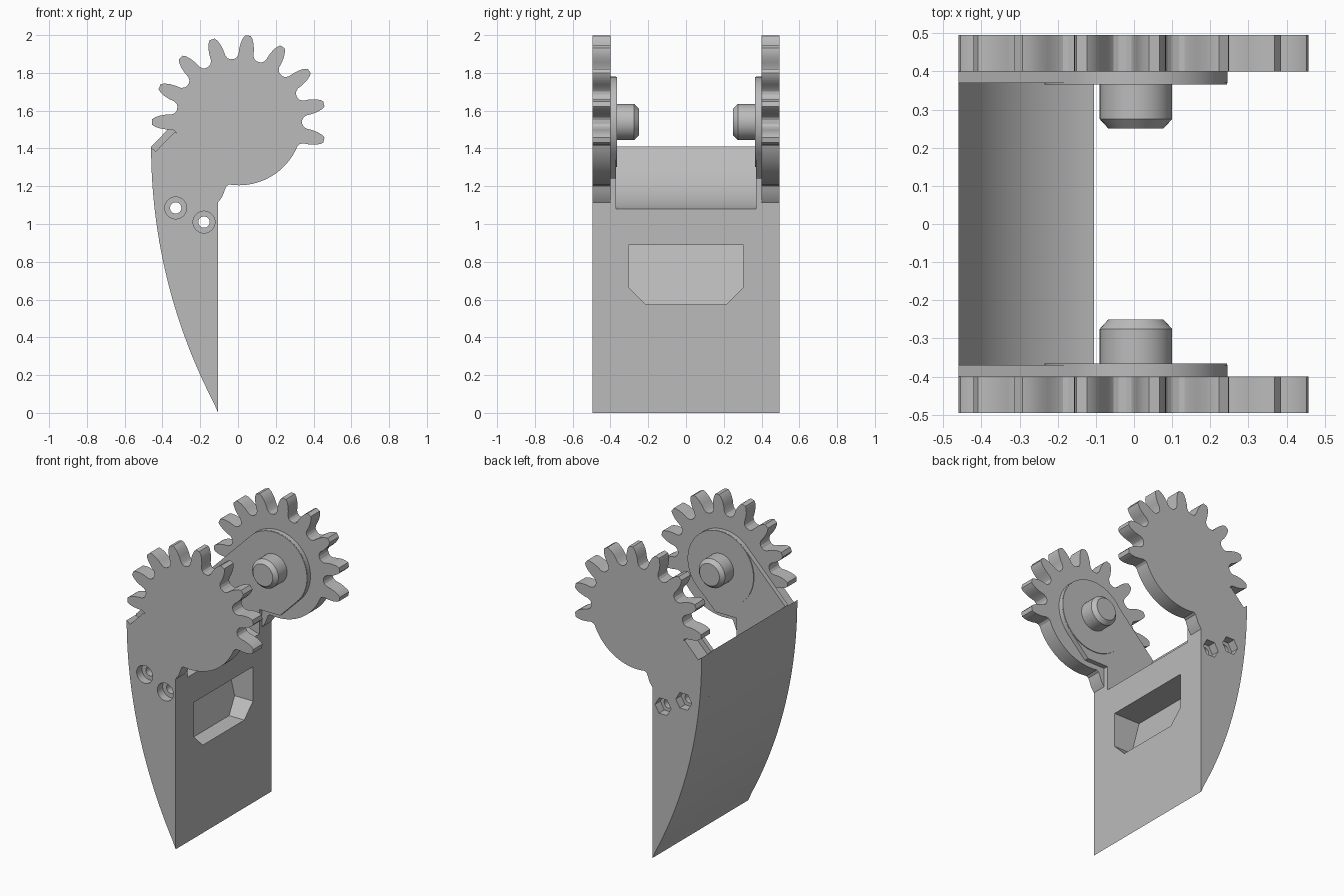
import bpy, bmesh, math
from mathutils import Matrix, Vector

if "Cube" in bpy.data.objects:
    bpy.data.objects.remove(bpy.data.objects["Cube"])

CX, CZ = 0.005, 1.54          # gear axis
ROOT, HUB = 0.335, 0.24       # gear root and hub radii
CLEAR = 0.475                 # clearance radius below the gear axis
BACK_R = 2.94                 # radius of the curved back

grey = bpy.data.materials.new("plain grey")
grey.diffuse_color = (0.5, 0.5, 0.5, 1)
grey.use_nodes = True
grey.node_tree.nodes["Principled BSDF"].inputs["Base Color"].default_value = grey.diffuse_color


def polar(r, deg):
    a = math.radians(deg)
    return (CX + r * math.cos(a), CZ + r * math.sin(a))


def arc(r, a0, a1, n):
    return [polar(r, a0 + (a1 - a0) * i / n) for i in range(n + 1)]


def back_x(z):
    return -0.46 + BACK_R - math.sqrt(BACK_R ** 2 - (1.41 - z) ** 2)


def back(z_top, n=28):
    """Curved back, from the top down to just above the tip."""
    return [(back_x(z_top * (1 - i / n)), z_top * (1 - i / n)) for i in range(n)]


def finish(name, bm):
    bmesh.ops.recalc_face_normals(bm, faces=bm.faces)
    me = bpy.data.meshes.new(name)
    bm.to_mesh(me)
    bm.free()
    me.materials.append(grey)
    ob = bpy.data.objects.new(name, me)
    bpy.context.collection.objects.link(ob)
    return ob


def loft(name, loop_a, loop_b):
    """Closed solid between two matching loops."""
    bm = bmesh.new()
    a = [bm.verts.new(p) for p in loop_a]
    b = [bm.verts.new(p) for p in loop_b]
    n = len(a)
    bm.faces.new(a)
    bm.faces.new(b[::-1])
    for i in range(n):
        bm.faces.new((a[i], b[i], b[(i + 1) % n], a[(i + 1) % n]))
    return finish(name, bm)


def prism(name, pts, y0, y1):
    return loft(name, [(x, y0, z) for x, z in pts], [(x, y1, z) for x, z in pts])


def ring(x, z, r, n):
    return [(x + r * math.cos(2 * math.pi * i / n), z + r * math.sin(2 * math.pi * i / n))
            for i in range(n)]


def combine(target, other, op):
    """Apply a boolean and discard the helper."""
    other.hide_render = True
    m = target.modifiers.new("combine", 'BOOLEAN')
    m.operation, m.object, m.solver = op, other, 'EXACT'
    bpy.context.view_layer.objects.active = target
    bpy.ops.object.modifier_apply(modifier=m.name)
    bpy.data.objects.remove(other, do_unlink=True)


# Central blade with a concave top
a0 = math.degrees(math.atan2(1.08 - CZ, -0.105 - CX))
a1 = math.degrees(math.atan2(1.41 - CZ, -0.46 - CX))
blade_pts = [(-0.105, 0), (-0.105, 1.08)] + arc(CLEAR, a0, a1, 16)[1:-1] + back(1.41)
jaw = prism("jaw", blade_pts, -0.37, 0.37)

# Inner arm outline: blade side, hub and straight 45 degree flank
arm_pts = [(-0.105, 0), (-0.105, 1.24), (0.045, 1.24)] + arc(HUB, -45, 135, 40) + back(1.41)

# Outer plate outline: blade side, neck fillet, partial gear and slot
tooth = [(0.335, 0.060), (0.342, 0.048), (0.358, 0.040), (0.39, 0.039),
         (0.42, 0.034), (0.445, 0.025), (0.46, 0.014)]
gear_pts = arc(ROOT, -99, -25, 24)
for k in range(9):
    c = -12 + 24 * k
    for side, row in ((-1, tooth), (1, tooth[::-1])):
        for r, w in row:
            gear_pts.append(polar(r, c + side * math.degrees(w / r)))
plate_pts = ([(-0.105, 0), (-0.105, 1.115), (-0.083, 1.145), (-0.07, 1.18), (-0.062, 1.2)]
             + gear_pts + [(-0.336, 1.487), (-0.435, 1.385)] + back(1.405))

for s in (-1, 1):
    combine(jaw, prism("arm", arm_pts, s * 0.37, s * 0.40), 'UNION')
    combine(jaw, prism("gear_plate", plate_pts, s * 0.40, s * 0.495), 'UNION')
    combine(jaw, prism("hub", ring(CX, CZ, HUB - 0.001, 72), s * 0.365, s * 0.385), 'UNION')
    # Pivot pin with a chamfered end
    combine(jaw, prism("pin", ring(CX, CZ, 0.095, 40), s * 0.275, s * 0.38), 'UNION')
    tip = loft("pin_tip", [(x, s * 0.275, z) for x, z in ring(CX, CZ, 0.095, 40)],
               [(x, s * 0.25, z) for x, z in ring(CX, CZ, 0.072, 40)])
    combine(jaw, tip, 'UNION')

# Pocket in the flat face, with a sloping rear wall
pocket = [(-0.305, 0.89), (-0.305, 0.665), (-0.215, 0.575),
          (0.215, 0.575), (0.305, 0.665), (0.305, 0.89)]
combine(jaw, loft("pocket", [(-0.05, y, z) for y, z in pocket],
                  [(-0.215 - 0.254 * (z - 0.575), y, z) for y, z in pocket]), 'DIFFERENCE')

# Bolt holes: round recess at the front, hexagonal nut recess at the rear
for x, z in ((-0.33, 1.085), (-0.18, 1.01)):
    combine(jaw, prism("bolt_hole", ring(x, z, 0.03, 24), -0.6, 0.6), 'DIFFERENCE')
    combine(jaw, prism("head_recess", ring(x, z, 0.058, 32), -0.6, -0.44), 'DIFFERENCE')
    combine(jaw, prism("nut_recess", ring(x, z, 0.058, 6), 0.44, 0.6), 'DIFFERENCE')

# Smooth curved walls, keep machined edges sharp
bpy.ops.object.select_all(action='DESELECT')
jaw.select_set(True)
bpy.context.view_layer.objects.active = jaw
bpy.ops.object.shade_smooth_by_angle(angle=math.radians(25))
